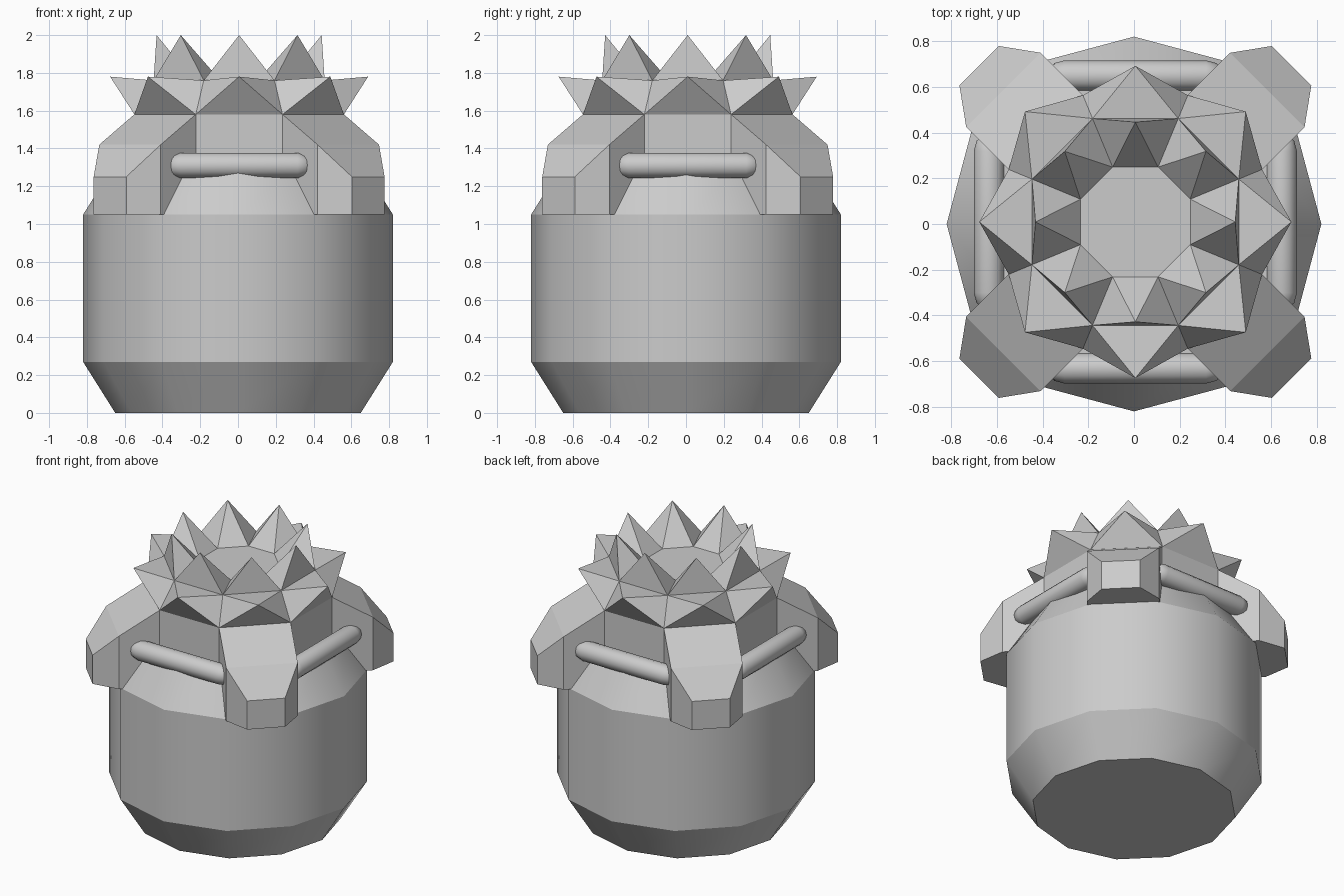
import bpy, bmesh, math
from mathutils import Vector

if "Cube" in bpy.data.objects:
    bpy.data.objects.remove(bpy.data.objects["Cube"])

OFF = Vector((0.006, 0.009, 0))  # upper parts sit slightly off the barrel axis


def finish(name, bm, angle=None):
    bmesh.ops.recalc_face_normals(bm, faces=bm.faces)
    mesh = bpy.data.meshes.new(name)
    bm.to_mesh(mesh)
    bm.free()
    ob = bpy.data.objects.new(name, mesh)
    bpy.context.collection.objects.link(ob)
    if angle:
        bpy.ops.object.select_all(action='DESELECT')
        bpy.context.view_layer.objects.active = ob
        ob.select_set(True)
        bpy.ops.object.shade_smooth_by_angle(angle=math.radians(angle))
    return ob


def ring(bm, n, r, z, phase=0.0):
    return [bm.verts.new((r * math.cos(phase + 2 * math.pi * i / n),
                          r * math.sin(phase + 2 * math.pi * i / n), z)) for i in range(n)]


def bridge(bm, a, b):
    n = len(a)
    for i in range(n):
        j = (i + 1) % n
        bm.faces.new((a[i], a[j], b[j], b[i]))


def lathe(bm, n, profile, phase=0.0):
    rings = [ring(bm, n, r, z, phase) for r, z in profile]
    for a, b in zip(rings, rings[1:]):
        bridge(bm, a, b)
    bm.faces.new(rings[0])
    bm.faces.new(rings[-1])


# Twelve-sided barrel with tapered shoulders
bm = bmesh.new()
lathe(bm, 12, [(0.65, 0), (0.82, 0.27), (0.82, 1.05), (0.65, 1.32)])
finish("barrel", bm, 30.6)

# Octagonal neck and crown with two rows of spikes
bm = bmesh.new()
half = math.pi / 8
base = ring(bm, 8, 0.6, 1.26, half)
rim = ring(bm, 8, 0.6, 1.58, half)
mid = ring(bm, 8, 0.49, 1.76, half)
inner = ring(bm, 8, 0.26, 1.76, half)
bridge(bm, base, rim)
bm.faces.new(base)
bm.faces.new(inner)
for low, high, r, z in ((rim, mid, 0.683, 1.78), (mid, inner, 0.437, 2.0)):
    for i in range(8):
        j = (i + 1) % 8
        a = 2 * half * (i + 1)
        tip = bm.verts.new((r * math.cos(a), r * math.sin(a), z))
        quad = (low[i], low[j], high[j], high[i])
        for k in range(4):
            bm.faces.new((quad[k], quad[(k + 1) % 4], tip))
finish("spiked_crown", bm).location = OFF

# Four diagonal corner brackets: (distance out, half width, top height)
sections = [(0.5, 0.23, 1.58), (0.555, 0.23, 1.58), (0.817, 0.23, 1.42), (0.967, 0.122, 1.25)]
for k in range(4):
    bm = bmesh.new()
    rows = [[bm.verts.new((r, s * w, h)) for s, h in ((-1, 1.05), (1, 1.05), (1, z), (-1, z))]
            for r, w, z in sections]
    for a, b in zip(rows, rows[1:]):
        bridge(bm, a, b)
    bm.faces.new(rows[0])
    bm.faces.new(rows[-1])
    ob = finish(f"corner_bracket_{k + 1}", bm)
    ob.location = OFF
    ob.rotation_euler.z = math.pi / 4 + k * math.pi / 2

# Four round-ended bars between the brackets
for k in range(4):
    bm = bmesh.new()
    right = [(0.067, 0.31), (0.055, 0.355), (0.025, 0.378)]
    lathe(bm, 12, [(r, -x) for r, x in reversed(right)] + right)
    for v in bm.verts:  # lay the bar along the side
        v.co = Vector((0.64 + v.co.x, v.co.z, 1.31 + v.co.y))
    ob = finish(f"side_bar_{k + 1}", bm, 40)
    ob.location = OFF
    ob.rotation_euler.z = k * math.pi / 2
